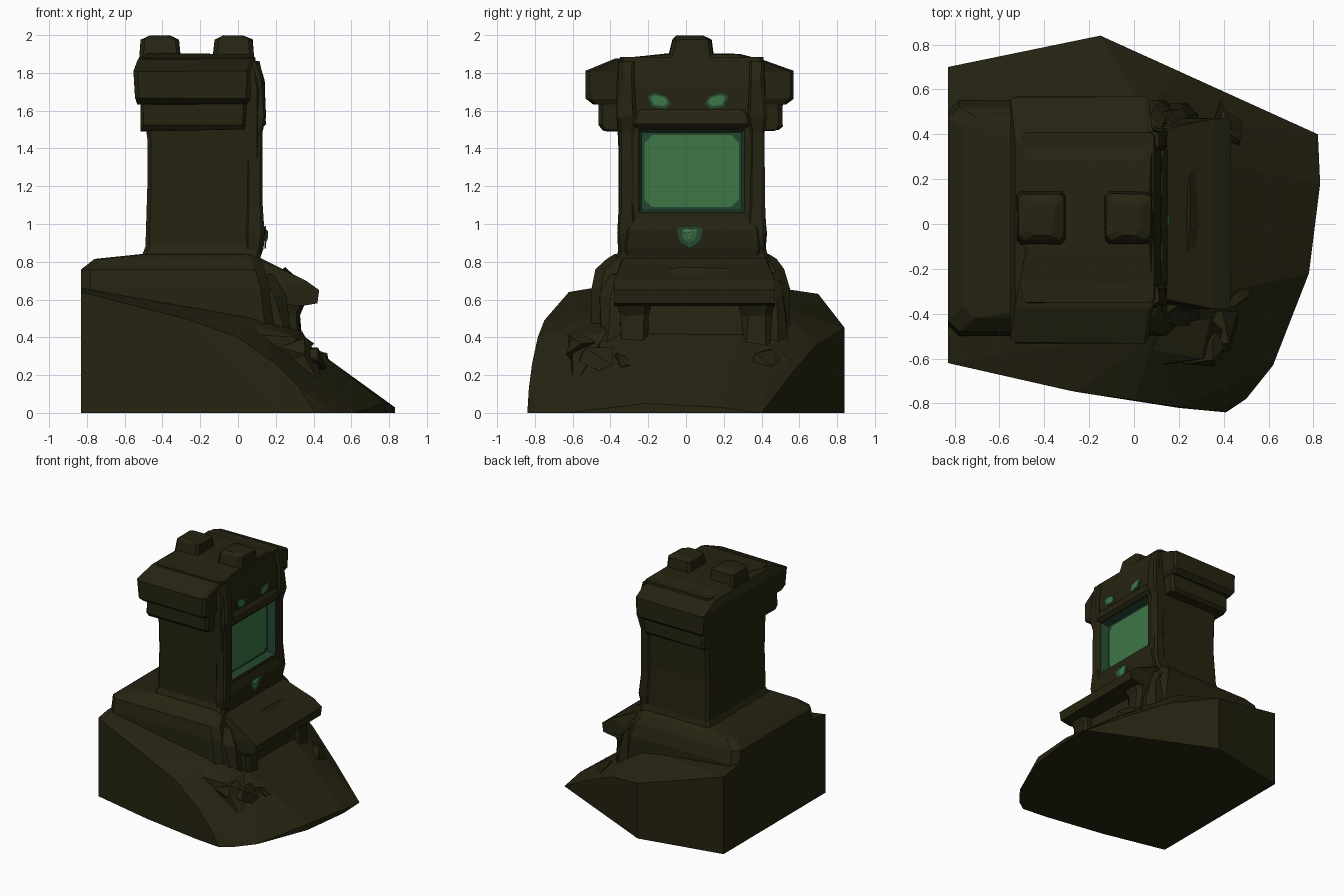
import bpy, bmesh, random
from mathutils import Vector

random.seed(4)


def material(name, r, g, b):
    m = bpy.data.materials.new(name)
    m.diffuse_color = (r, g, b, 1)
    return m


ROCK = material("dark rock", 0.019, 0.017, 0.0055)
GLOW = material("glowing green", 0.047, 0.18, 0.06)
DIM = material("dim green", 0.017, 0.062, 0.03)


def finish(name, bm, mat):
    bmesh.ops.recalc_face_normals(bm, faces=bm.faces)
    me = bpy.data.meshes.new(name)
    bm.to_mesh(me)
    bm.free()
    me.materials.append(mat)
    ob = bpy.data.objects.new(name, me)
    bpy.context.collection.objects.link(ob)
    return ob


def hull(name, pts, mat=ROCK):
    bm = bmesh.new()
    for p in pts:
        bm.verts.new(p)
    r = bmesh.ops.convex_hull(bm, input=bm.verts)
    junk = {g for g in r["geom_interior"] + r["geom_unused"] if isinstance(g, bmesh.types.BMVert)}
    bmesh.ops.delete(bm, geom=list(junk), context='VERTS')
    return finish(name, bm, mat)


def loft(name, layers, chip=0.03, jitter=0.0, mat=ROCK):
    """Stacked rectangles (z, x0, x1, y0, y1) with chipped corners."""
    bm = bmesh.new()
    rings = []
    for z, x0, x1, y0, y1 in layers:
        c = chip
        ring = [(x0 + c, y0), (x1 - c, y0), (x1, y0 + c), (x1, y1 - c),
                (x1 - c, y1), (x0 + c, y1), (x0, y1 - c), (x0, y0 + c)]
        rings.append([bm.verts.new((x + random.uniform(-jitter, jitter),
                                    y + random.uniform(-jitter, jitter),
                                    z + random.uniform(-jitter, jitter))) for x, y in ring])
    for a, b in zip(rings, rings[1:]):
        for i in range(8):
            j = (i + 1) % 8
            bm.faces.new((a[i], a[j], b[j], b[i]))
    bm.faces.new(rings[0])
    bm.faces.new(rings[-1])
    return finish(name, bm, mat)


def plate(name, yz, x, mat, thick=0.006):
    """Thin plate facing +x, outlined in (y, z)."""
    return hull(name, [(x + t, y, z) for t in (0, thick) for y, z in yz], mat)


# Rocky mound: footprint, rim of the side walls, then the sloping crown
foot = [(-.83, .70), (-.15, .84), (.82, .40), (.83, .18), (.78, -.22), (.62, -.63),
        (.50, -.78), (.41, -.84), (.20, -.82), (-.30, -.74), (-.83, -.62)]
rim = [(-.83, .70, .63), (-.15, .84, .45), (.20, .68, .35), (.50, .545, .19),
       (-.83, -.62, .64), (-.25, -.75, .49), (0, -.785, .40), (.20, -.815, .26), (.33, -.832, .13)]
crown = [(-.83, .5, .66), (-.83, -.5, .66), (.05, .50, .56), (.10, -.48, .50),
         (.34, .28, .385), (.34, -.32, .385), (.83, .18, .03), (.78, -.22, .05)]
hull("rock_mound", [(x, y, 0) for x, y in foot] + rim + crown)

# Plinth and the shoulders stepping down beside the ledge
loft("plinth", [(.40, -.83, .20, -.50, .55), (.66, -.83, .17, -.50, .55), (.76, -.83, .14, -.48, .52),
                (.815, -.76, .12, -.42, .48), (.84, -.52, .10, -.38, .44)], .05)
loft("shoulder_rock", [(.30, -.2, .30, -.48, .54), (.46, -.2, .28, -.46, .53),
                       (.62, -.2, .25, -.46, .52), (.74, -.2, .18, -.42, .49)], .05, .012)
hull("front_outcrop", [(-.25, -.68, .44), (.30, -.60, .40), (.42, -.50, .30), (.34, -.42, .43),
                       (-.15, -.52, .54), (.1, -.45, .50), (.45, -.60, .12), (.0, -.55, .2)])

# Tower with tapered screen pocket
tower = loft("tower", [(.78, -.53, .12, -.39, .45), (.88, -.49, .12, -.35, .42), (1.20, -.48, .12, -.35, .40),
                       (1.45, -.48, .12, -.36, .41), (1.60, -.50, .12, -.37, .42),
                       (1.72, -.50, .12, -.37, .42), (1.885, -.50, .09, -.35, .41)], .02)
pocket = hull("pocket_cutter", [(x, y, z) for x, ys, zs in
                                ((.06, (-.235, .295), (1.075, 1.485)), (.18, (-.265, .325), (1.045, 1.515)))
                                for y in ys for z in zs], ROCK)
for ob in (tower, pocket):
    ob.data.materials.clear()
    ob.data.materials.append(ROCK)
    ob.data.materials.append(DIM)
for f in pocket.data.polygons:
    f.material_index = 1
cut = tower.modifiers.new("pocket", 'BOOLEAN')
cut.operation, cut.solver, cut.object = 'DIFFERENCE', 'EXACT', pocket
pocket.hide_render = True
pocket.hide_set(True)

# Bright screen with clipped corners
a, b, c, d, k = -.22, .28, 1.09, 1.47, .04
plate("screen", [(a + k, c), (b - k, c), (b, c + k), (b, d - k),
                 (b - k, d), (a + k, d), (a, d - k), (a, c + k)], .061, GLOW)

# Face details: side posts, brow, jaw
for side, y0, y1 in (("left", -.355, -.275), ("right", .335, .415)):
    loft("face_post_" + side, [(.83, .04, .115, y0, y1), (.95, .04, .14, y0 - .01, y1 + .01),
                               (1.10, .04, .13, y0, y1), (1.48, .04, .13, y0, y1),
                               (1.57, .04, .15, y0 - .01, y1 + .01), (1.76, .04, .14, y0, y1),
                               (1.86, .04, .11, y0, y1)], .015, .004)
loft("brow", [(1.505, .05, .125, -.26, .32), (1.53, .05, .15, -.28, .34), (1.58, .05, .14, -.27, .33),
              (1.605, .05, .122, -.25, .31)], .012)
loft("jaw", [(.80, .03, .11, -.32, .39), (.87, .03, .135, -.33, .40), (.97, .03, .145, -.32, .39),
             (1.035, .03, .122, -.28, .35)], .015)

# Eyes and chin gem
for side, cy, s in (("left", -.14, -1), ("right", .16, 1)):
    shape = [(-.06, -.015), (-.03, -.04), (.04, -.03), (.065, .025), (.03, .045), (-.04, .025)]
    plate("eye_socket_" + side, [(cy + s * y, 1.65 + z) for y, z in shape], .119, DIM)
    plate("eye_" + side, [(cy + s * y * .75, 1.652 + z * .7) for y, z in shape], .122, GLOW)
gem = [(-.07, .97), (-.04, .99), (.04, .99), (.07, .97), (.05, .90), (.0, .87), (-.05, .90)]
plate("gem_socket", [(.02 + y, z) for y, z in gem], .141, DIM)
hull("chin_gem", [(.14, .02 + y * .8, .94 + (z - .94) * .85) for y, z in gem]
     + [(.16, .0, .95), (.16, .03, .96), (.157, .02, .92)], GLOW)

# Roof cap over its bracket course
loft("roof_bracket", [(1.495, -.51, .03, -.44, .49), (1.52, -.52, .04, -.46, .51),
                      (1.66, -.52, .05, -.46, .51)], .02, .006)
loft("roof_cap", [(1.635, -.53, .05, -.49, .53), (1.665, -.545, .065, -.53, .57),
                  (1.81, -.55, .065, -.53, .57), (1.872, -.53, .085, -.38, .40),
                  (1.90, -.48, .07, -.12, .28)], .02, .004)
for n, x0, x1 in (("back", -.525, -.31), ("front", -.135, .075)):
    loft("roof_knob_" + n, [(1.86, x0, x1 + .01, -.10, .15), (1.975, x0 + .01, x1, -.07, .135),
                            (1.997, x0 + .06, x1 - .05, -.05, .09)], .02, .003)

# Sloping ledge with pillars beneath it
ledge = [(.05, .84), (.12, .82), (.36, .70), (.43, .65), (.42, .58), (.33, .565), (.05, .60)]
hull("ledge", [(x, y, z) for x, z in ledge
               for y in ((-.38, .47) if z < .72 else (-.33, .42))])
hull("ledge_shard", [(.23, -.18, .755), (.28, -.15, .73), (.25, -.02, .772), (.29, .0, .735),
                     (.25, .22, .765), (.28, .26, .735), (.22, .1, .75)])
for side, y0, y1 in (("left", -.35, -.20), ("right", .30, .45)):
    loft("ledge_pillar_" + side, [(.25, .1, .37, y0 - .02, y1 + .02), (.38, .1, .335, y0, y1),
                                  (.52, .1, .325, y0, y1), (.60, .1, .36, y0 - .02, y1 + .02)], .025, .008)

# Loose rubble on the slope
for i, (x, y, z, r) in enumerate([(.40, -.46, .29, .11), (.44, -.30, .28, .09), (.30, -.55, .34, .11),
                                  (.42, .42, .28, .09), (.36, .50, .31, .08), (.13, .45, .70, .08)]):
    pts = []
    for _ in range(9):
        v = Vector([random.gauss(0, 1) for _ in range(3)]).normalized() * r
        pts.append((x + v.x, y + v.y, z + v.z * .7))
    hull(f"rubble_{i + 1}", pts)
